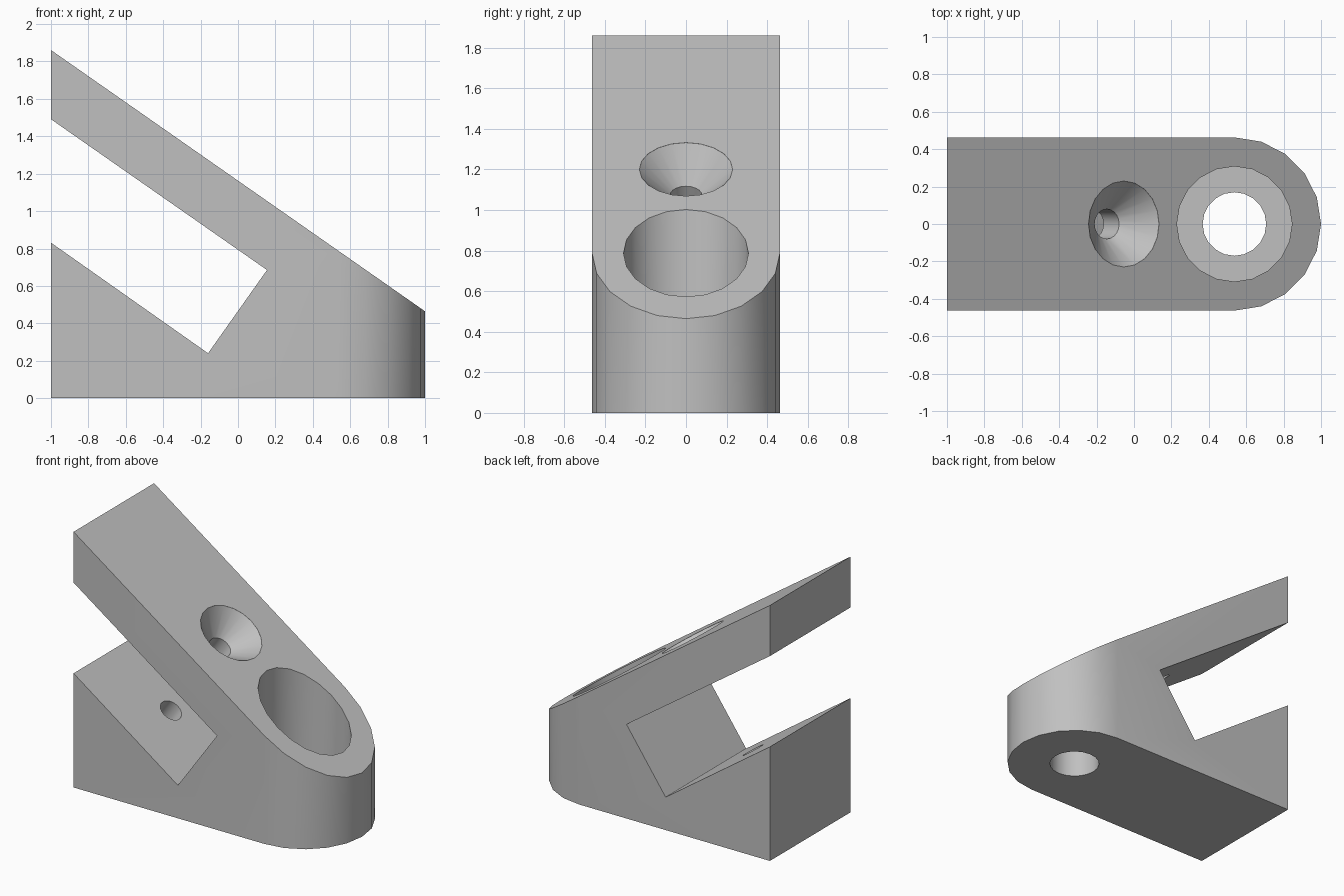
import bpy, bmesh
from math import sin, cos, pi
from mathutils import Vector

cube = bpy.data.objects.get("Cube")
if cube:
    bpy.data.objects.remove(cube, do_unlink=True)

grey = bpy.data.materials.new("plain grey")
grey.use_nodes = True
grey.diffuse_color = (0.53, 0.53, 0.53, 1)
grey.node_tree.nodes["Principled BSDF"].inputs["Base Color"].default_value = grey.diffuse_color

HALF = 0.463            # half width and nose radius
NOSE_X = 1 - HALF
SIDES = 20


def make(name, bm):
    bmesh.ops.recalc_face_normals(bm, faces=bm.faces)
    mesh = bpy.data.meshes.new(name)
    bm.to_mesh(mesh)
    bm.free()
    mesh.materials.append(grey)
    obj = bpy.data.objects.new(name, mesh)
    bpy.context.collection.objects.link(obj)
    return obj


def prism(name, outline, offset):
    """Extrude a closed outline by an offset."""
    bm = bmesh.new()
    face = bm.faces.new([bm.verts.new(p) for p in outline])
    new = bmesh.ops.extrude_face_region(bm, geom=[face])["geom"]
    verts = [g for g in new if isinstance(g, bmesh.types.BMVert)]
    bmesh.ops.translate(bm, verts=verts, vec=offset)
    return make(name, bm)


def turned(name, profile, origin, axis):
    """Solid of revolution from (radius, height) pairs along an axis."""
    axis = Vector(axis).normalized()
    side = Vector((0, 1, 0))
    across = side.cross(axis)
    bm = bmesh.new()
    rings = []
    for r, h in profile:
        rings.append([bm.verts.new(Vector(origin) + axis * h
                      + r * (across * cos(2 * pi * i / SIDES) + side * sin(2 * pi * i / SIDES)))
                      for i in range(SIDES)])
    for a, b in zip(rings, rings[1:]):
        for i in range(SIDES):
            j = (i + 1) % SIDES
            bm.faces.new((a[i], a[j], b[j], b[i]))
    bm.faces.new(rings[0])
    bm.faces.new(rings[-1])
    return make(name, bm)


def cut(body, tool, operation="DIFFERENCE"):
    mod = body.modifiers.new(tool.name, "BOOLEAN")
    mod.operation = operation
    mod.solver = "EXACT"
    mod.object = tool
    bpy.context.view_layer.objects.active = body
    bpy.ops.object.modifier_apply(modifier=mod.name)
    bpy.data.objects.remove(tool, do_unlink=True)


# Upright block with a rounded nose
plan = [(-1, HALF, 0), (-1, -HALF, 0)]
for i in range(SIDES // 2 + 1):
    a = -pi / 2 + 2 * pi * i / SIDES
    plan.append((NOSE_X + HALF * cos(a), HALF * sin(a), 0))
body = prism("angled_bracket", plan, (0, 0, 2.2))

# Sloping top and slanted slot
top = [(-1.5, -1, 2.21), (1.5, -1, 0.115), (1.5, -1, 3), (-1.5, -1, 3)]
cut(body, prism("top_cutter", top, (0, 2, 0)))
slot = [(-1.5, -1, 1.183), (-0.16, -1, 0.24), (0.155, -1, 0.685), (-1.5, -1, 1.84)]
cut(body, prism("slot_cutter", slot, (0, 2, 0)))

# Vertical counterbored hole in the nose
FLOOR = 0.25
cut(body, turned("counterbore_cutter",
                 [(0.17, -0.2), (0.17, FLOOR), (0.308, FLOOR), (0.308, 2)],
                 (NOSE_X, 0, 0), (0, 0, 1)))

# Countersunk screw hole square to the slope, blind in the lower block
cut(body, turned("countersink_cutter",
                 [(0.08, -1.22), (0.08, -0.157), (0.23, 0), (0.23, 0.1)],
                 (-0.055, 0, 1.2), (0.573, 0, 0.819)))

bpy.ops.object.select_all(action="DESELECT")
body.select_set(True)
bpy.context.view_layer.objects.active = body
bpy.ops.object.shade_smooth_by_angle(angle=pi / 6)
